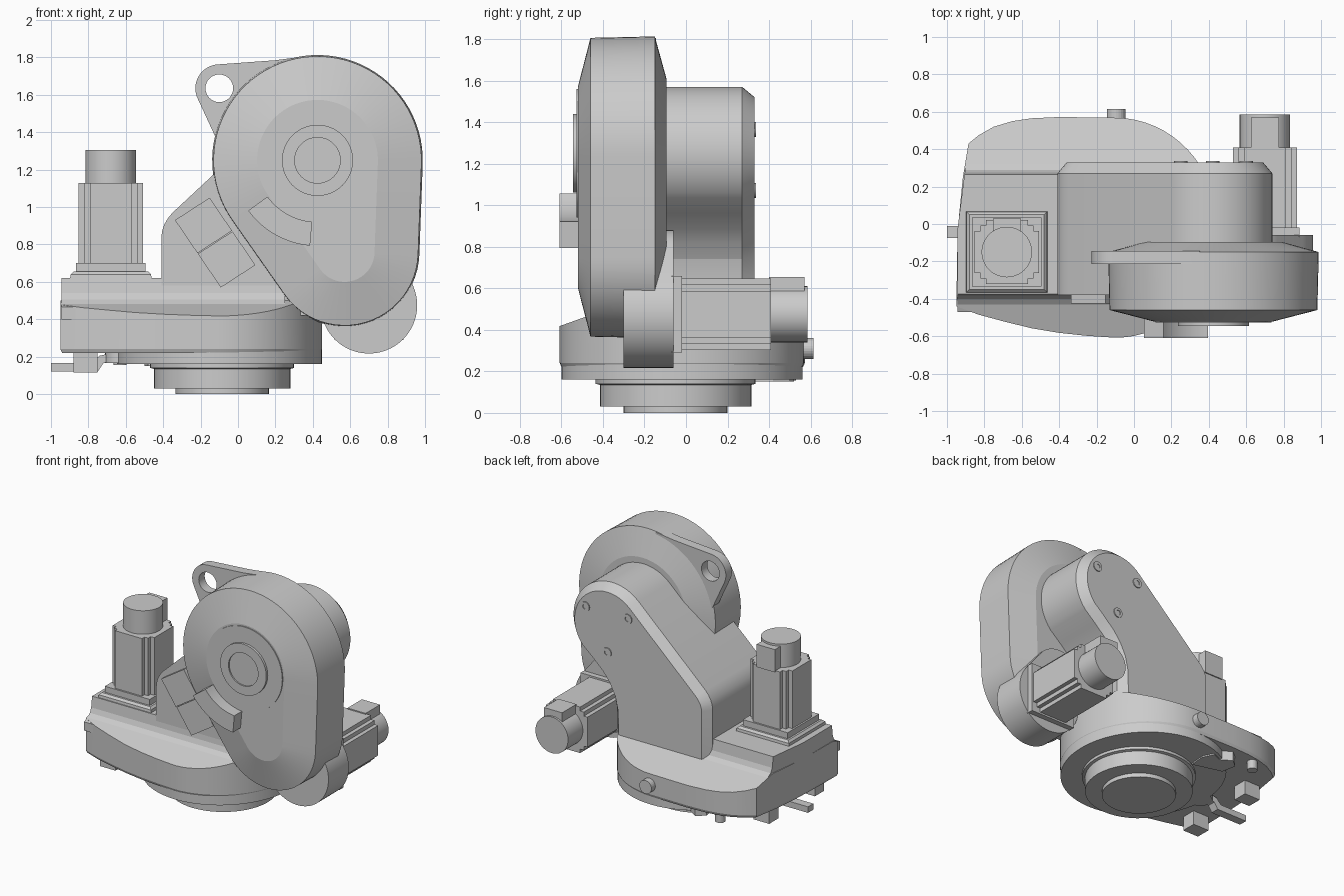
import bpy, bmesh
from math import sin, cos, pi, atan2, acos, hypot, radians
from mathutils import Matrix, Vector

if "Cube" in bpy.data.objects:
    bpy.data.objects.remove(bpy.data.objects["Cube"])


def to3(p, h, axis):
    return {'x': (h, p[0], p[1]), 'y': (p[0], h, p[1]), 'z': (p[0], p[1], h)}[axis]


def finish(name, bm, matrix=None):
    bmesh.ops.recalc_face_normals(bm, faces=bm.faces)
    if matrix:
        bm.transform(matrix)
    me = bpy.data.meshes.new(name)
    bm.to_mesh(me)
    bm.free()
    ob = bpy.data.objects.new(name, me)
    bpy.context.collection.objects.link(ob)
    return ob


def loft_bm(layers, axis):
    """Join equal-length 2D outlines placed along an axis, capped at both ends."""
    bm = bmesh.new()
    loops = [[bm.verts.new(to3(p, h, axis)) for p in pts] for pts, h in layers]
    n = len(loops[0])
    for a, b in zip(loops, loops[1:]):
        for i in range(n):
            j = (i + 1) % n
            bm.faces.new((a[i], a[j], b[j], b[i]))
    bm.faces.new(loops[0])
    bm.faces.new(loops[-1])
    bmesh.ops.recalc_face_normals(bm, faces=bm.faces)
    return bm


def loft(name, layers, axis, matrix=None):
    return finish(name, loft_bm(layers, axis), matrix)


def prism(name, pts, axis, lo, hi, matrix=None):
    return loft(name, [(pts, lo), (pts, hi)], axis, matrix)


def arc(cx, cy, rx, a0, a1, n, ry=None):
    ry = ry or rx
    return [(cx + rx * cos(radians(a0 + (a1 - a0) * i / n)),
             cy + ry * sin(radians(a0 + (a1 - a0) * i / n))) for i in range(n + 1)]


def circle(cx, cy, r, n=48, ry=None):
    return arc(cx, cy, r, 0, 360, n, ry)[:-1]


def rect(x0, x1, y0, y1):
    return [(x0, y0), (x1, y0), (x1, y1), (x0, y1)]


def capsule(c1, r1, c2, r2, n=40):
    """Outline around two circles with straight tangents."""
    dx, dy = c2[0] - c1[0], c2[1] - c1[1]
    phi = atan2(dy, dx) * 180 / pi
    al = acos((r1 - r2) / hypot(dx, dy)) * 180 / pi
    return arc(*c1, r1, phi + al, phi + 360 - al, n) + arc(*c2, r2, phi - al, phi + al, n // 2)


def cut(bm, co, no):
    """Slice off everything on the normal side of a plane and close it."""
    r = bmesh.ops.bisect_plane(bm, geom=bm.verts[:] + bm.edges[:] + bm.faces[:],
                               plane_co=co, plane_no=no, clear_outer=True)
    edges = [e for e in r['geom_cut'] if isinstance(e, bmesh.types.BMEdge)]
    bmesh.ops.holes_fill(bm, edges=edges)


# Foot: stepped mounting flange
C = (-0.085, -0.05)
loft("mounting_flange", [(circle(*C, r), z) for r, z in
     [(.25, 0), (.25, .03), (.365, .03), (.365, .135), (.385, .14), (.385, .17)]], 'z')
prism("base_turntable", circle(-.1, -.02, .548, 64, .58), 'z', .16, .26)

# Base housing: rounded outline with two sloping shelves
outline = ([(-.95, -.44), (-.83, -.485), (-.7, -.52), (-.55, -.557), (-.4, -.582), (-.25, -.598)]
           + arc(-.1, -.02, .55, -90, 90, 32, .588)
           + [(-.4, .572), (-.55, .565), (-.65, .55), (-.75, .52), (-.83, .475), (-.885, .43),
              (-.915, .25), (-.935, .05), (-.945, -.15)])
inner = [(x * .985 - .004, y * .985) for x, y in outline]
bm = loft_bm([(inner, .22), (outline, .24), (outline, .6)], 'z')
cut(bm, (0, -.38, .5), (0, -.36, 1))
cut(bm, (0, .27, .5), (0, .36, 1))
cut(bm, (0, 0, .5), (0, 0, 1))
finish("base_housing", bm)

# Raised deck with concave fillets along both sides
side = [(-.47, .465), (-.43, .482), (-.40, .505), (-.385, .54), (-.375, .62)]
bm = loft_bm([(side + [(-.11 - y, z) for y, z in reversed(side)] + [(.36, .4), (-.47, .4)], x)
              for x in (-.944, .25)], 'x')
cut(bm, (-.94, 0, .5), (-1, .127, .0))
finish("base_deck", bm)

# Side boss and underside fittings
prism("side_boss", circle(-.095, .31, .05, 24), 'y', .5, .615)
prism("underside_peg", circle(-.63, .495, .035, 24), 'z', .155, .3)
for y in (.22, -.32):
    prism("underside_block", [(-.88, y - .055), (-.75, y - .055), (-.75, y + .055), (-.88, y + .055)],
          'z', .115, .24)
prism("underside_hub", circle(-.63, -.05, .08, 32), 'z', .165, .24)
prism("underside_lever", [(-.63, .19), (-.72, .165), (-.75, .12), (-1, .12), (-1, .165), (-.78, .165),
                          (-.74, .205), (-.63, .23)], 'y', -.075, -.012)
prism("underside_plate", [(-.48, .36), (-.26, .30), (-.25, .42), (-.29, .5), (-.36, .47), (-.44, .52),
                          (-.5, .47)], 'z', .15, .24)

# Swinging arm, chamfered at the back
arm = ([(.375, .42), (-.41, .42), (-.41, .84), (-.405, .875), (-.395, .905), (-.375, .94), (-.35, .97)]
       + arc(.42, 1.25, .32, 133, -42, 32)
       + [(.57, .96), (.49, .885), (.44, .82), (.40, .74), (.38, .65)])
bm = loft_bm([(arm, -.38), (arm, .27)], 'y')
cap = [f for f in bm.faces if f.normal.y > .9 and f.calc_area() > .2]
bm.normal_update()
bmesh.ops.inset_region(bm, faces=cap, thickness=.05, depth=.06, use_even_offset=True)
finish("arm", bm)
for x, z in [(.25, 1.365), (.6, 1.365), (.42, 1.07)]:
    loft("arm_bolt", [(circle(x, z, r, 24), y) for r, y in
         [(.036, .32), (.036, .337), (.018, .337), (.018, .331)]], 'y')

# Upper arm housing: tapered two-circle shell
A, B = (.425, 1.25), (.57, .76)
loft("upper_housing", [(capsule(A, .563 - d, B, .4 - d, 48), y) for d, y in
     [(.24, -.52), (.007, -.46), (0, -.15), (.2, -.095)]], 'y')
loft("wrist_disc", [(circle(*A, r, 64), y) for r, y in
     [(.31, -.5), (.31, -.527), (.19, -.527), (.19, -.545), (.122, -.545), (.122, -.535)]], 'y')
prism("front_arc_tab", arc(*A, .33, 216, 265, 14) + arc(*A, .458, 265, 216, 14), 'y', -.61, -.48)

# Lifting lug with a hole
lug = prism("lifting_lug", arc(-.1, 1.635, .128, 94, 206, 20)
            + [(-.10, 1.33), (.1, 1.3), (.4, 1.6), (.35, 1.805), (.2, 1.785)], 'y', -.215, -.145)
hole = prism("lug_cutter", circle(-.1, 1.635, .074, 32), 'y', -.4, 0)
hole.hide_render = True
mod = lug.modifiers.new("hole", 'BOOLEAN')
mod.object = hole
mod.solver = 'EXACT'
bpy.context.view_layer.objects.active = lug
bpy.ops.object.modifier_apply(modifier=mod.name)
bpy.data.objects.remove(hole)

# Lower gear cover behind the upper housing
prism("gear_cover", capsule((.7, .475), .258, (.61, .68), .2), 'y', -.3, -.06)

# Front connector blocks on the arm, side by side along the slope
u, v = Vector((.245, -.36)), Vector((.185, .12))
for s, e, y in [(0, .49, -.425), (.5, 1, -.42)]:
    o = Vector((-.337, .93))
    prism("connector_block", [tuple(p) for p in (o + u * s, o + u * s + v, o + u * e + v, o + u * e)],
          'y', y, -.3)


# Servo motors, built upright then placed
def motor(name, matrix):
    w, c = .172, .112
    q = [(w, -c), (w, c), (c + .03, c), (c + .03, c + .03), (c, c + .03), (c, w)]
    quarter = q[1:]
    body = []
    for k in range(4):
        for x, y in quarter:
            for _ in range(k):
                x, y = -y, x
            body.append((x, y))
    prism(name + "_body", body, 'z', .07, .51, matrix)
    prism(name + "_flange", rect(-.185, .185, -.185, .185), 'z', .03, .08, matrix)
    prism(name + "_encoder", circle(0, 0, .135, 40), 'z', .5, .685, matrix)
    prism(name + "_plug", rect(-.075, .075, 0, .18), 'z', .5, .67, matrix)


motor("base_motor", Matrix.Translation((-.68, -.15, .62)))
loft("base_motor_plate", [(rect(-.68 - h, -.68 + h, -.15 - h, -.15 + h), z)
                          for h, z in [(.22, .6), (.215, .64), (.2, .655)]], 'z')
motor("arm_motor", Matrix.Translation((.7, -.1, .475)) @ Matrix.Rotation(-pi / 2, 4, 'X')
      @ Matrix.Rotation(pi, 4, 'Z'))

# Smooth the round surfaces, keep the edges crisp
bpy.ops.object.select_all(action='SELECT')
bpy.context.view_layer.objects.active = lug
bpy.ops.object.shade_smooth_by_angle(angle=radians(13))
